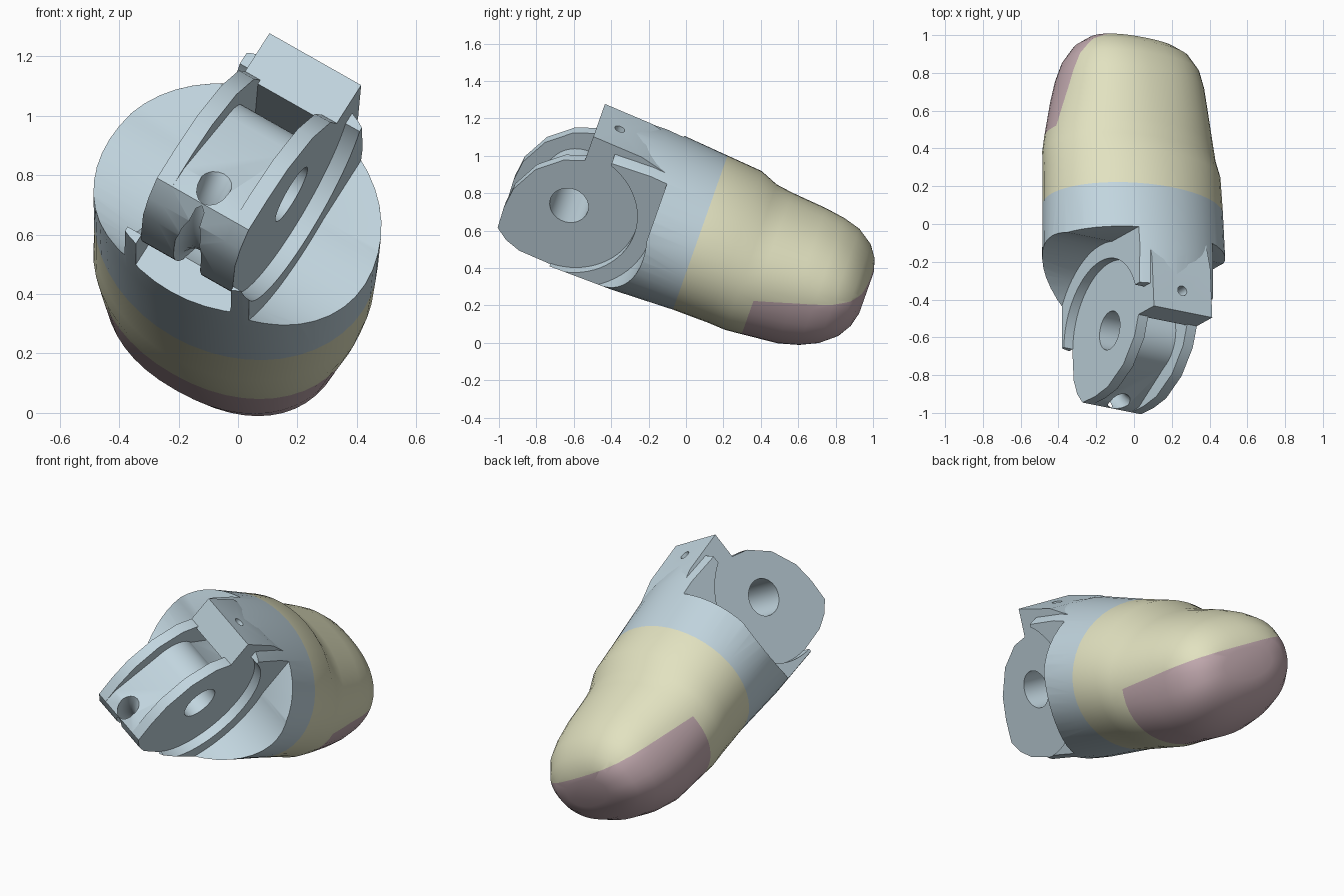
import bpy, bmesh, math
from mathutils import Matrix, Vector

cube = bpy.data.objects.get("Cube")
if cube:
    bpy.data.objects.remove(cube, do_unlink=True)

# Local frame: X = hinge axis, Y = along the finger, Z = nail side
pitch, roll = math.radians(19.5), math.radians(31)
along = Vector((0, math.cos(pitch), -math.sin(pitch)))
lift = Vector((0, math.sin(pitch), math.cos(pitch)))
side = Vector((math.cos(roll), 0, 0)) - math.sin(roll) * lift
up = Vector((math.sin(roll), 0, 0)) + math.cos(roll) * lift
FRAME = Matrix.Translation((0, 0.08, 0.6)) @ Matrix((side, along, up)).transposed().to_4x4()
HINGE, MID = -0.71, 0.03      # hinge position along the finger, sideways centre
HALF = 0.18                   # half thickness of the hinge


def material(name, rgb):
    m = bpy.data.materials.new(name)
    m.use_nodes = True
    m.diffuse_color = (*rgb, 1)
    m.node_tree.nodes["Principled BSDF"].inputs["Base Color"].default_value = (*rgb, 1)
    return m


BLUE = material("pale blue plastic", (0.54, 0.67, 0.74))
YELLOW = material("pale yellow skin", (0.76, 0.76, 0.53))
PINK = material("dusty pink pad", (0.54, 0.40, 0.43))


def finish(name, bm, mats=(BLUE,)):
    bmesh.ops.recalc_face_normals(bm, faces=bm.faces)
    mesh = bpy.data.meshes.new(name)
    bm.to_mesh(mesh)
    bm.free()
    for m in mats:
        mesh.materials.append(m)
    ob = bpy.data.objects.new(name, mesh)
    bpy.context.collection.objects.link(ob)
    ob.matrix_world = FRAME
    return ob


def prism(name, profile, x0, x1):
    """Extrude a (forward, up) outline around the hinge centre along the hinge axis."""
    bm = bmesh.new()
    face = bm.faces.new([bm.verts.new((MID + x0, HINGE + d, u)) for d, u in profile])
    new = bmesh.ops.extrude_face_region(bm, geom=[face])["geom"]
    bmesh.ops.translate(bm, vec=(x1 - x0, 0, 0),
                        verts=[v for v in new if isinstance(v, bmesh.types.BMVert)])
    return finish(name, bm)


def arc(r, a0, a1, n):
    angles = [math.radians(a0 + (a1 - a0) * i / n) for i in range(n + 1)]
    return [(r * math.cos(a), r * math.sin(a)) for a in angles]


def disc(r, n=40):
    return arc(r, 0, 360, n)[:-1]


def rect(d0, d1, u0, u1):
    return [(d0, u0), (d1, u0), (d1, u1), (d0, u1)]


def boxy(x, power):
    return math.copysign(abs(x) ** power, x)


def cut(ob, cutters):
    for c in cutters:
        c.hide_render = True
        mod = ob.modifiers.new("cut", "BOOLEAN")
        mod.operation, mod.solver, mod.object = "DIFFERENCE", "EXACT", c
    bpy.context.view_layer.update()
    mesh = bpy.data.meshes.new_from_object(
        ob.evaluated_get(bpy.context.evaluated_depsgraph_get()))
    ob.modifiers.clear()
    ob.data = mesh


# Finger shell: (position, half width, half height, centre height, boxiness power)
rings = [(-0.70, 0.48, 0.44, 0, 1), (-0.35, 0.503, 0.44, 0, 1), (0, 0.50, 0.412, -0.013, 1),
         (0.20, 0.493, 0.405, -0.025, 1), (0.30, 0.483, 0.380, -0.052, 0.98),
         (0.39, 0.467, 0.366, -0.055, 0.95), (0.59, 0.425, 0.350, -0.055, 0.9),
         (0.70, 0.405, 0.322, -0.047, 0.88), (0.795, 0.378, 0.282, -0.037, 0.87),
         (0.88, 0.325, 0.215, -0.03, 0.87), (0.925, 0.26, 0.145, -0.025, 0.87),
         (0.945, 0.17, 0.085, -0.02, 0.9)]
SEG = 48
bm = bmesh.new()
loops = []
for t, a, b, c, power in rings:
    loops.append([bm.verts.new((a * boxy(x, power), t, c + b * boxy(z, power)))
                  for x, z in disc(1, SEG)])
for lo, hi in zip(loops, loops[1:]):
    for i in range(SEG):
        j = (i + 1) % SEG
        bm.faces.new((lo[i], lo[j], hi[j], hi[i]))
bm.faces.new(loops[0])
bm.faces.new(loops[-1])

# Fingertip pad edge rises gently to the tip
PAD, SLOPE, EDGE = 0.39, 0.2, -0.025
tip = [f for f in bm.faces if f.calc_center_median().y > PAD]
geom = tip + list({e for f in tip for e in f.edges}) + list({v for f in tip for v in f.verts})
bmesh.ops.bisect_plane(bm, geom=geom, plane_co=(0, PAD, EDGE), plane_no=(0, -SLOPE, 1))
for f in bm.faces:
    p = f.calc_center_median()
    if p.y > PAD and p.z < EDGE + SLOPE * (p.y - PAD):
        f.material_index = 2
    elif p.y > 0:
        f.material_index = 1
shell = finish("finger_shell", bm, (BLUE, YELLOW, PINK))

# Cutters: hinge socket, open underside, side clearances, pin, cable groove, screw hole
shell_cutters = [prism("socket_cutter", disc(0.38, 64), -0.24, 0.24),
                 prism("underside_cutter", rect(-0.3, 0.22, -0.7, -0.2), -HALF, HALF)]
for x0, x1 in ((-0.8, -0.235), (0.235, 0.8)):
    shell_cutters.append(prism("side_round_cutter", disc(0.47, 64), x0, x1))
    shell_cutters.append(prism("side_top_cutter", rect(-0.3, 0.455, 0, 0.7), x0, x1))
for x0, x1 in ((-0.3, -HALF), (HALF, 0.3)):
    shell_cutters.append(prism("ear_cutter", rect(-0.3, 0.14, 0.2, 0.7), x0, x1))
pin = prism("pin_cutter", disc(0.105), -0.5, 0.5)
bpy.ops.mesh.primitive_torus_add(major_radius=0.37, minor_radius=0.055,
                                 major_segments=48, minor_segments=16)
groove = bpy.context.object
groove.name = "groove_cutter"
groove.data.transform(Matrix.Translation((MID, HINGE, 0)) @ Matrix.Rotation(math.pi / 2, 4, "Y"))
groove.matrix_world = FRAME
bm = bmesh.new()
bmesh.ops.create_cone(bm, cap_ends=True, segments=20, radius1=0.028, radius2=0.028, depth=0.2,
                      matrix=Matrix.Translation((0.03, HINGE + 0.12, 0.45)))
screw = finish("screw_cutter", bm)

cut(shell, shell_cutters + [screw])

# Hinge flanges: round at the back, faceted at the front
front_low = [(-0.17, -0.37), (-0.255, -0.335), (-0.32, -0.28)]
outline = arc(0.385, 62, -88, 30) + front_low + [(-0.325, -0.15), (-0.31, -0.02),
                                                (-0.233, 0.14), (-0.108, 0.255), (0.05, 0.315)]
parts = [shell]
for name, x0, x1 in (("right_flange", -HALF, -0.12), ("left_flange", 0.12, HALF)):
    flange = prism(name, outline, x0, x1)
    cut(flange, [pin])
    parts.append(flange)

# Recessed drum running smoothly into the lower front lip
drum = prism("hinge_drum", arc(0.385, 30, -88, 24) + front_low + [(-0.315, -0.2)]
             + arc(0.18, 160, 70, 14), -0.125, 0.125)
cut(drum, [pin, groove])
parts.append(drum)

# Stop block above the hinge, sinking into the shell
block = prism("stop_block", [(0, 0.28), (0.45, 0.25), (0.45, 0.385), (0.28, 0.435),
                             (0, 0.455)], -HALF, HALF)
cut(block, [screw])
parts.append(block)

for c in [pin, groove, screw] + shell_cutters:
    bpy.data.objects.remove(c, do_unlink=True)

bpy.ops.object.select_all(action="DESELECT")
for ob in parts:
    ob.select_set(True)
bpy.context.view_layer.objects.active = shell
bpy.ops.object.shade_smooth_by_angle(angle=math.radians(30))
